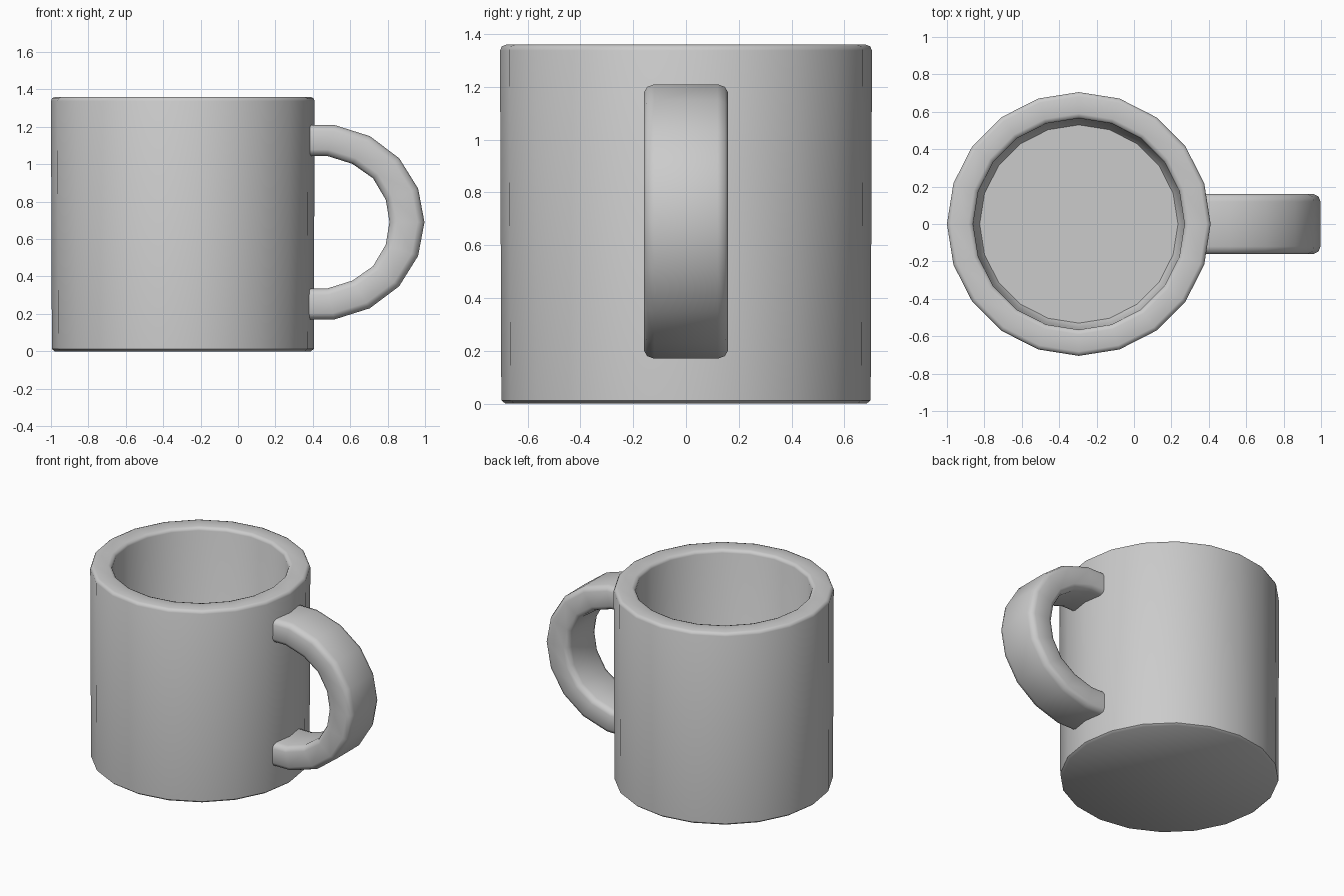
import bpy, bmesh, math

if "Cube" in bpy.data.objects:
    bpy.data.objects.remove(bpy.data.objects["Cube"])

CX, SIDES = -0.295, 20


def finish(name, bm, angle):
    bmesh.ops.recalc_face_normals(bm, faces=bm.faces)
    me = bpy.data.meshes.new(name)
    bm.to_mesh(me)
    bm.free()
    ob = bpy.data.objects.new(name, me)
    bpy.context.collection.objects.link(ob)
    bpy.ops.object.select_all(action='DESELECT')
    ob.select_set(True)
    bpy.context.view_layer.objects.active = ob
    bpy.ops.object.shade_smooth_by_angle(angle=math.radians(angle))
    return ob


def bridge(bm, a, b):
    n = len(a)
    for i in range(n):
        j = (i + 1) % n
        bm.faces.new((a[i], a[j], b[j], b[i]))


# Cup: lathed wall profile (radius, z), outside bottom up, over the rim, down inside
profile = [(0.685, 0.0), (0.70, 0.012), (0.705, 1.338), (0.698, 1.354),
           (0.682, 1.36), (0.59, 1.36), (0.572, 1.354), (0.565, 1.338),
           (0.555, 0.17), (0.53, 0.13)]
bm = bmesh.new()
rings = []
for r, z in profile:
    rings.append([bm.verts.new((CX + r * math.cos(2 * math.pi * k / SIDES),
                                r * math.sin(2 * math.pi * k / SIDES), z))
                  for k in range(SIDES)])
for a, b in zip(rings, rings[1:]):
    bridge(bm, a, b)
bm.faces.new(rings[0])
bm.faces.new(rings[-1])
finish("cup", bm, 50)

# Handle: chamfered band swept along paired outer / inner points, upper half mirrored
MID = 0.69
outer = [(0.37, 0.52), (0.515, 0.52), (0.705, 0.46), (0.862, 0.342), (0.963, 0.18), (0.997, 0)]
inner = [(0.37, 0.355), (0.475, 0.355), (0.612, 0.312), (0.722, 0.235), (0.79, 0.12), (0.81, 0)]
pairs = list(zip(outer, inner))
pairs += [((o[0], -o[1]), (i[0], -i[1])) for o, i in reversed(pairs[:-1])]
# cross-section: (y, fraction from outer to inner edge)
section = [(-0.12, 0), (0.12, 0), (0.148, 0.06), (0.16, 0.2), (0.16, 0.8), (0.148, 0.94),
           (0.12, 1), (-0.12, 1), (-0.148, 0.94), (-0.16, 0.8), (-0.16, 0.2), (-0.148, 0.06)]
bm = bmesh.new()
loops = []
for o, i in pairs:
    loops.append([bm.verts.new((o[0] + (i[0] - o[0]) * t, y, MID + o[1] + (i[1] - o[1]) * t))
                  for y, t in section])
for a, b in zip(loops, loops[1:]):
    bridge(bm, a, b)
bm.faces.new(loops[0])
bm.faces.new(loops[-1])
finish("handle", bm, 50)
